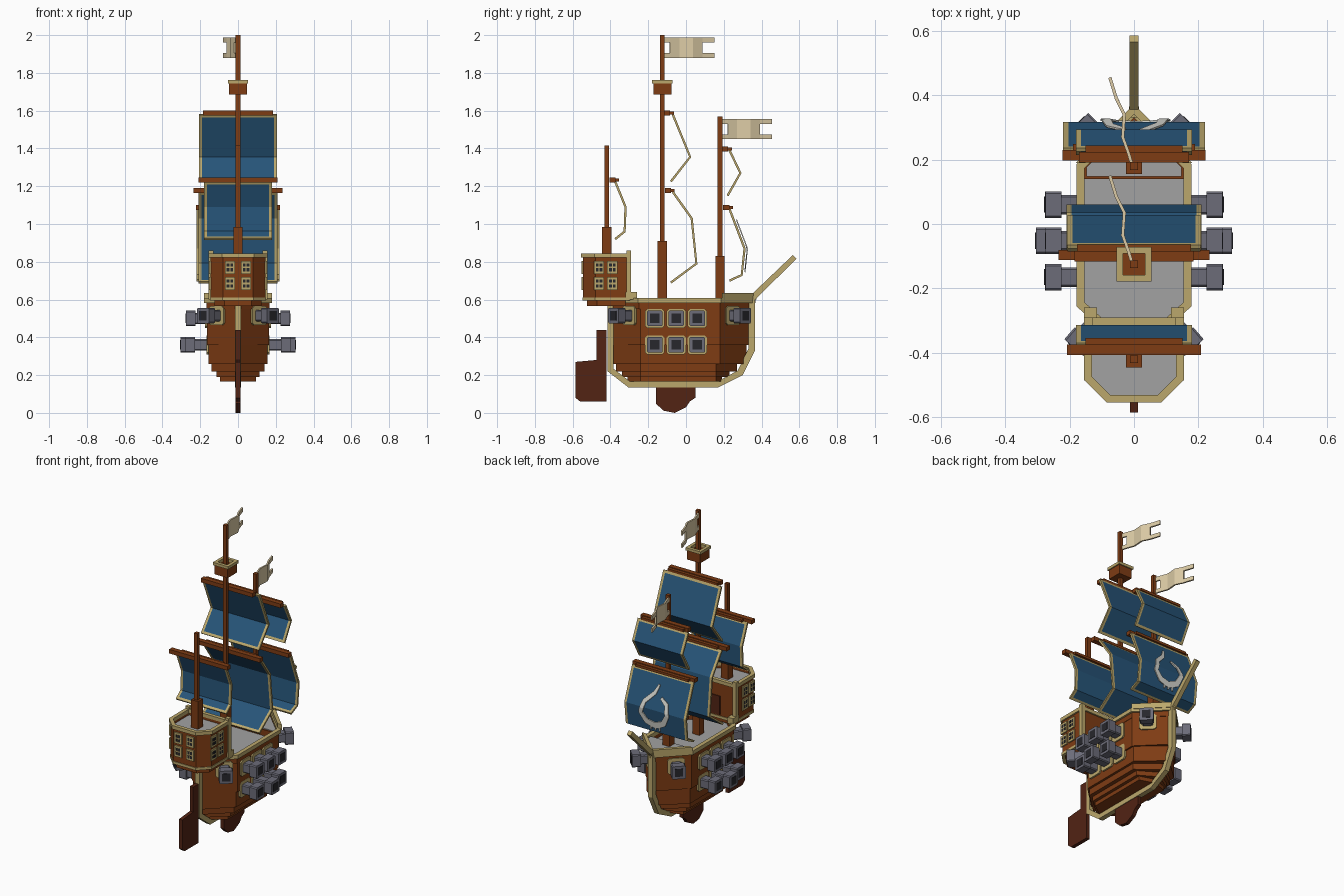
import bpy
import bmesh
from math import radians, pi
from mathutils import Matrix, Vector

cube = bpy.data.objects.get("Cube")
if cube:
    bpy.data.objects.remove(cube)


def material(name, rgb):
    m = bpy.data.materials.new(name)
    m.use_nodes = True
    m.diffuse_color = (*rgb, 1)
    m.node_tree.nodes["Principled BSDF"].inputs["Base Color"].default_value = (*rgb, 1)
    return m


WOOD = material("warm_wood", (0.21, 0.045, 0.007))
DARK = material("dark_wood", (0.085, 0.017, 0.007))
TAN = material("tan_trim", (0.50, 0.39, 0.15))
BLUE = material("blue_sail", (0.02, 0.09, 0.19))
DECK = material("grey_deck", (0.36, 0.36, 0.36))
IRON = material("iron", (0.15, 0.15, 0.19))
BLACK = material("black", (0.02, 0.02, 0.025))
CREAM = material("cream_flag", (0.72, 0.60, 0.38))
PALE = material("pale_emblem", (0.65, 0.65, 0.60))

# Local (a, b, depth) becomes world (y, z, x)
SIDE = Matrix(((0, 0, 1, 0), (1, 0, 0, 0), (0, 1, 0, 0), (0, 0, 0, 1)))


def make(name, bm, *mats):
    me = bpy.data.meshes.new(name)
    bm.to_mesh(me)
    bm.free()
    ob = bpy.data.objects.new(name, me)
    for m in mats:
        me.materials.append(m)
    bpy.context.collection.objects.link(ob)
    return ob


def extrude(name, pts, lo, hi, mat, mx=Matrix()):
    bm = bmesh.new()
    base = [bm.verts.new((a, b, lo)) for a, b in pts]
    top = [bm.verts.new((a, b, hi)) for a, b in pts]
    bm.faces.new(base)
    bm.faces.new(top)
    for i in range(len(pts)):
        j = (i + 1) % len(pts)
        bm.faces.new((base[i], base[j], top[j], top[i]))
    bmesh.ops.recalc_face_normals(bm, faces=bm.faces)
    bm.transform(mx)
    return make(name, bm, mat)


def rect(w, h, a=0, b=0):
    return [(a - w, b - h), (a + w, b - h), (a + w, b + h), (a - w, b + h)]


def chamfered(r, c):
    return [(-r + c, -r), (r - c, -r), (r, -r + c), (r, r - c),
            (r - c, r), (-r + c, r), (-r, r - c), (-r, -r + c)]


def inset(pts, d):
    # Offset an anticlockwise outline inward
    out = []
    for i, p in enumerate(pts):
        p, a, b = Vector(p), Vector(pts[i - 1]), Vector(pts[(i + 1) % len(pts)])
        u, v = (p - a).normalized(), (b - p).normalized()
        n1, n2 = Vector((-u.y, u.x)), Vector((-v.y, v.x))
        out.append(tuple(p + (n1 + n2) * d / (1 + n1.dot(n2))))
    return out


def ring(name, pts, d, lo, hi, mat):
    bm = bmesh.new()
    inner = inset(pts, d)
    loops = [[bm.verts.new((x, y, z)) for x, y in path]
             for path, z in ((pts, lo), (pts, hi), (inner, hi), (inner, lo))]
    for k in range(4):
        a, b = loops[k], loops[(k + 1) % 4]
        for i in range(len(pts)):
            j = (i + 1) % len(pts)
            bm.faces.new((a[i], a[j], b[j], b[i]))
    bmesh.ops.recalc_face_normals(bm, faces=bm.faces)
    return make(name, bm, mat)


def hull_plan(w, stern, bow, aft=-0.25, fore=0.18):
    return [(0, stern), (w, aft), (w, fore), (0, bow), (-w, fore), (-w, aft)]


# Stepped hull, bulwark and rail
for lo, hi, w, stern, bow in ((.165, .19, .095, -.31, .19), (.19, .22, .115, -.34, .23),
                              (.22, .26, .14, -.37, .27), (.26, .36, .155, -.39, .32),
                              (.36, .555, .165, -.395, .345)):
    extrude("hull_layer", hull_plan(w, stern, bow, -.24, .16 if w < .15 else .18), lo, hi, WOOD)
plan = hull_plan(.167, -.4, .35)
extrude("main_deck", inset(plan, .01), .55, .558, DECK)
ring("bulwark", plan, .012, .55, .59, WOOD)
ring("hull_rail", inset(plan, -.012), .026, .583, .608, TAN)

# Raised bow deck
bow_plan = [(.155, .14), (.155, .18), (0, .335), (-.155, .18), (-.155, .14)]
extrude("bow_deck_base", bow_plan, .55, .597, WOOD)
extrude("bow_deck", inset(bow_plan, .008), .595, .602, DECK)
extrude("bow_rail", [(.18, .19), (0, .372), (-.18, .19), (-.15, .19), (0, .34), (.15, .19)],
        .6, .635, TAN)

# Keel band, fin, rudder and bowsprit
extrude("keel_band", [(-.415, .6), (-.415, .22), (-.305, .135), (.17, .135), (.3, .2),
                      (.365, .33), (.365, .62), (.33, .62), (.33, .34), (.275, .225),
                      (.165, .165), (-.295, .165), (-.385, .235), (-.385, .6)],
        -.016, .016, TAN, SIDE)
extrude("keel_fin", [(-.16, .14), (-.16, .05), (-.12, .012), (-.06, 0), (0, .03),
                     (.02, .06), (.05, .08), (.05, .14)], -.012, .012, DARK, SIDE)
extrude("rudder", [(-.475, .44), (-.475, .28), (-.585, .27), (-.585, .08), (-.56, .06),
                   (-.42, .06), (-.42, .44)], -.012, .012, DARK, SIDE)
extrude("bowsprit", [(.345, .625), (.365, .6), (.585, .815), (.565, .835)],
        -.014, .014, TAN, SIDE)


# Cannons: frame, barrel, flared muzzle and bore
def cannon(x, y, z, angle, length):
    mx = Matrix.Translation((x, y, z)) @ Matrix.Rotation(angle, 4, 'Z') @ SIDE
    extrude("cannon_frame", chamfered(.051, .012), -.005, .009, TAN, mx)
    extrude("cannon_barrel", chamfered(.03, .006), 0, length - .045, IRON, mx)
    extrude("cannon_muzzle", chamfered(.041, .006), length - .05, length, IRON, mx)
    extrude("cannon_bore", rect(.025, .025), length - .01, length + .002, BLACK, mx)


def cannon_pair(x, y, z, angle, length):
    cannon(x, y, z, angle, length)
    cannon(-x, y, z, pi - angle, length)


for y in (-.165, -.052, .06):
    cannon_pair(.165, y, .5, 0, .11)
    cannon_pair(.157, y, .36, 0, .148 if y == -.052 else .12)
cannon_pair(.11, -.298, .515, radians(-49), .115)
cannon_pair(.1, .245, .515, radians(45), .1)

# Stern cabin
cabin = [(-.08, -.545), (.08, -.545), (.145, -.48), (.145, -.3), (-.145, -.3), (-.145, -.48)]
extrude("cabin_support", inset(cabin, .02), .565, .61, WOOD)
extrude("cabin_walls", cabin, .6, .8, WOOD)
ring("cabin_bulwark", cabin, .012, .8, .83, WOOD)
ring("cabin_rail", inset(cabin, -.01), .024, .822, .845, TAN)
ring("cabin_sill", inset(cabin, -.004), .02, .595, .612, TAN)
extrude("cabin_deck", inset(cabin, .01), .799, .806, DECK)
extrude("cabin_door", rect(.035, .06, 0, .68), .295, .306, DARK,
        Matrix.Rotation(pi / 2, 4, 'Z') @ SIDE @ Matrix.Translation((0, 0, -.6)))
for s in (-1, 1):
    extrude("cabin_post", rect(.013, .013, s * .142, -.303), .6, .86, TAN)
    extrude("cabin_step", rect(.02, .03, s * .135, -.29), .6, .64, TAN)


def window(x, y, z, angle):
    mx = Matrix.Translation((x, y, z)) @ Matrix.Rotation(angle, 4, 'Z') @ SIDE
    extrude("window_frame", rect(.027, .035), -.002, .008, TAN, mx)
    for a in (-.01, .01):
        for b in (-.013, .013):
            extrude("window_pane", rect(.007, .009, a, b), 0, .0095, BLACK, mx)


for z in (.77, .685):
    for s in (-1, 1):
        window(s * .043, -.545, z, -pi / 2)
        for y in (-.46, -.39):
            window(s * .145, y, z, 0 if s > 0 else pi)

# Masts with thick lower stages
for name, y, foot, step, top in (("main_mast", -.125, .55, .91, 2), ("fore_mast", .18, .59, .83, 1.57),
                                 ("mizzen_mast", -.42, .8, .985, 1.415)):
    extrude(name, rect(.012, .012, 0, y), foot, top, WOOD)
    extrude(name + "_base", rect(.025, .025, 0, y), foot, step, WOOD)

# Lookout
nest = rect(.047, .047, 0, -.125)
extrude("lookout_floor", nest, 1.685, 1.7, WOOD)
ring("lookout_wall", nest, .01, 1.685, 1.75, WOOD)
ring("lookout_rail", inset(nest, -.007), .02, 1.745, 1.763, TAN)


# Sails: bordered sheets hung from yards
def sail(name, w, yard_w, yard_y, profile):
    b = .016
    pts = [Vector(p) for p in profile]
    pts.insert(1, pts[0] + (pts[1] - pts[0]).normalized() * b)
    pts.insert(-1, pts[-1] + (pts[-2] - pts[-1]).normalized() * b)
    bm = bmesh.new()
    rows = [[bm.verts.new((x, p.x, p.y)) for x in (-w, b - w, w - b, w)] for p in pts]
    for i in range(len(rows) - 1):
        for j in range(3):
            f = bm.faces.new((rows[i][j], rows[i][j + 1], rows[i + 1][j + 1], rows[i + 1][j]))
            f.material_index = 0 if j == 1 and 0 < i < len(rows) - 2 else 1
    ob = make(name, bm, BLUE, TAN)
    mod = ob.modifiers.new("thickness", 'SOLIDIFY')
    mod.thickness, mod.offset = .012, 0
    z = profile[0][1] + .008
    extrude(name + "_yard", rect(.016, .013, yard_y, z), -yard_w, yard_w, WOOD, SIDE)
    extrude(name + "_tie", rect(.016, .008, yard_y + .02, z), -w + .03, w - .03, WOOD, SIDE)


fore_profile = [(.23, 1.08), (.31, .87), (.295, .73), (.23, .7)]
sail("main_upper_sail", .207, .185, -.1, [(-.07, 1.58), (.022, 1.355), (-.08, 1.225)])
sail("main_lower_sail", .21, .235, -.096, [(-.07, 1.17), (.03, 1.03), (.055, .79), (-.08, .69)])
sail("fore_upper_sail", .18, .17, .207, [(.23, 1.39), (.288, 1.27), (.22, 1.15)])
sail("fore_lower_sail", .22, .222, .213, fore_profile)
sail("mizzen_sail", .18, .208, -.39, [(-.375, 1.225), (-.32, 1.09), (-.325, .96), (-.375, .92)])


# Pale hook emblem following the fore sail
def sail_y(z):
    for (y0, z0), (y1, z1) in zip(fore_profile, fore_profile[1:]):
        if z >= z1:
            return y0 + (y1 - y0) * (z - z0) / (z1 - z0)


def ribbon(name, path):
    fine = [Vector(a).lerp(Vector(b), k / 5) for a, b in zip(path, path[1:]) for k in range(5)]
    fine.append(Vector(path[-1]))
    bm = bmesh.new()
    pairs = []
    for i, p in enumerate(fine):
        t = (fine[min(i + 1, len(fine) - 1)] - fine[max(i - 1, 0)]).xy.normalized()
        n = Vector((-t.y, t.x)) * p.z
        pairs.append([bm.verts.new((q.x, sail_y(q.y) + .012, q.y)) for q in (p.xy + n, p.xy - n)])
    for (a, b), (c, d) in zip(pairs, pairs[1:]):
        bm.faces.new((a, b, d, c))
    ob = make(name, bm, PALE)
    ob.modifiers.new("thickness", 'SOLIDIFY').thickness = .006


ribbon("emblem_hook", [(0, 1.02, .006), (.02, .97, .012), (.08, .91, .013), (.1, .84, .014),
                       (.06, .79, .018), (0, .775, .02), (-.06, .8, .018), (-.09, .86, .014),
                       (-.075, .92, .013), (-.03, .95, .008)])
for x in (-.03, 0, .03):
    ribbon("emblem_tooth", [(x, .785, .007), (x, .745, .005)])


# Swallow-tailed flags
def flag(name, y0, z0):
    bm = bmesh.new()
    wave = [(-.008, 0), (-.017, .03), (-.035, .08), (-.03, .15), (-.055, .2), (-.075, .265)]
    rows = [[bm.verts.new((x, y0 + y, z0 + z)) for z in (0, .025, .08, .107)] for x, y in wave]
    for i in range(5):
        for j in range(3):
            if j != 1 or i not in (0, 4):
                bm.faces.new((rows[i][j], rows[i + 1][j], rows[i + 1][j + 1], rows[i][j + 1]))
    mod = make(name, bm, CREAM).modifiers.new("thickness", 'SOLIDIFY')
    mod.thickness, mod.offset = .01, 0


flag("main_flag", -.115, 1.88)
flag("fore_flag", .19, 1.45)
